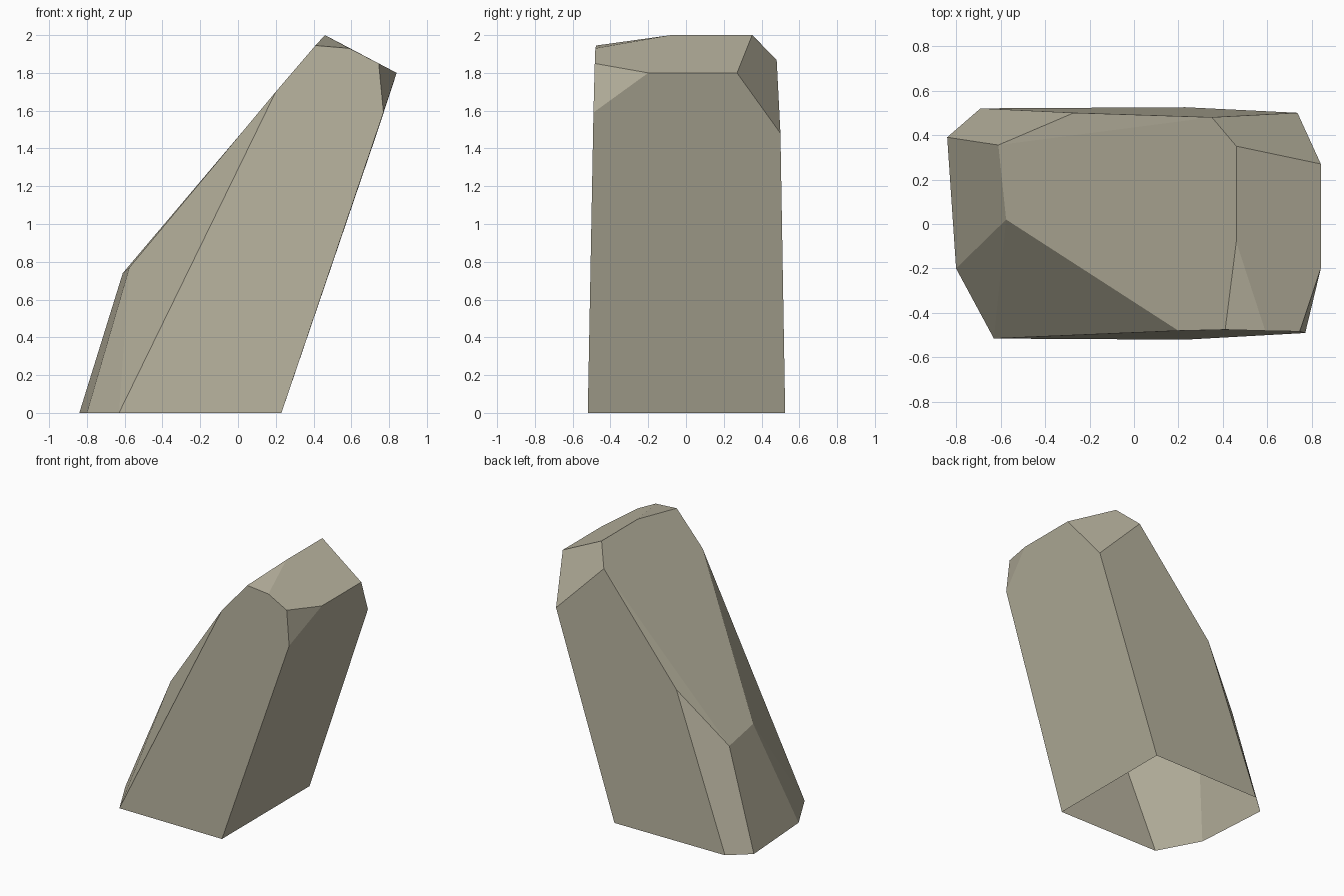
import bpy
import bmesh
from math import radians

cube = bpy.data.objects.get("Cube")
if cube:
    bpy.data.objects.remove(cube, do_unlink=True)


def flat_material(name, color):
    material = bpy.data.materials.new(name)
    material.use_nodes = True
    material.diffuse_color = color
    material.node_tree.nodes["Principled BSDF"].inputs["Base Color"].default_value = color
    return material


# Corners of the leaning stone, grouped by height
foot = [(-.63, -.515, 0), (-.8, -.2, 0), (-.84, .39, 0),
        (-.69, .52, 0), (.23, .525, 0), (.23, -.52, 0)]
shoulder = [(-.575, .02, .77), (-.61, .355, .74), (-.27, .5, 1.13), (.2, -.48, 1.7)]
crown = [(.46, -.08, 2), (.46, .35, 2), (.84, .27, 1.8), (.84, -.2, 1.8)]
front_chips = [(.41, -.475, 1.945), (.59, -.48, 1.93),
               (.745, -.483, 1.85), (.77, -.49, 1.59)]
back_chips = [(.35, .48, 1.87), (.735, .5, 1.48)]

# Wrap the corners in a faceted shell
bm = bmesh.new()
for corner in foot + shoulder + crown + front_chips + back_chips:
    bm.verts.new(corner)
bmesh.ops.convex_hull(bm, input=bm.verts[:])

# The underside is open
underside = [face for face in bm.faces if all(v.co.z < .001 for v in face.verts)]
bmesh.ops.delete(bm, geom=underside, context="FACES")

# Merge nearly level triangles into broad facets
bmesh.ops.dissolve_limit(bm, angle_limit=radians(3), verts=[], edges=bm.edges[:])
bmesh.ops.recalc_face_normals(bm, faces=bm.faces[:])
if sum(face.normal.dot(face.calc_center_median() - sum((v.co for v in bm.verts), bm.verts[:][0].co * 0) / len(bm.verts))
       for face in bm.faces) < 0:
    bmesh.ops.reverse_faces(bm, faces=bm.faces[:])

mesh = bpy.data.meshes.new("leaning_rock")
bm.to_mesh(mesh)
bm.free()
mesh.materials.append(flat_material("sandy grey stone", (.48, .45, .345, 1)))
rock = bpy.data.objects.new("leaning_rock", mesh)
bpy.context.collection.objects.link(rock)
